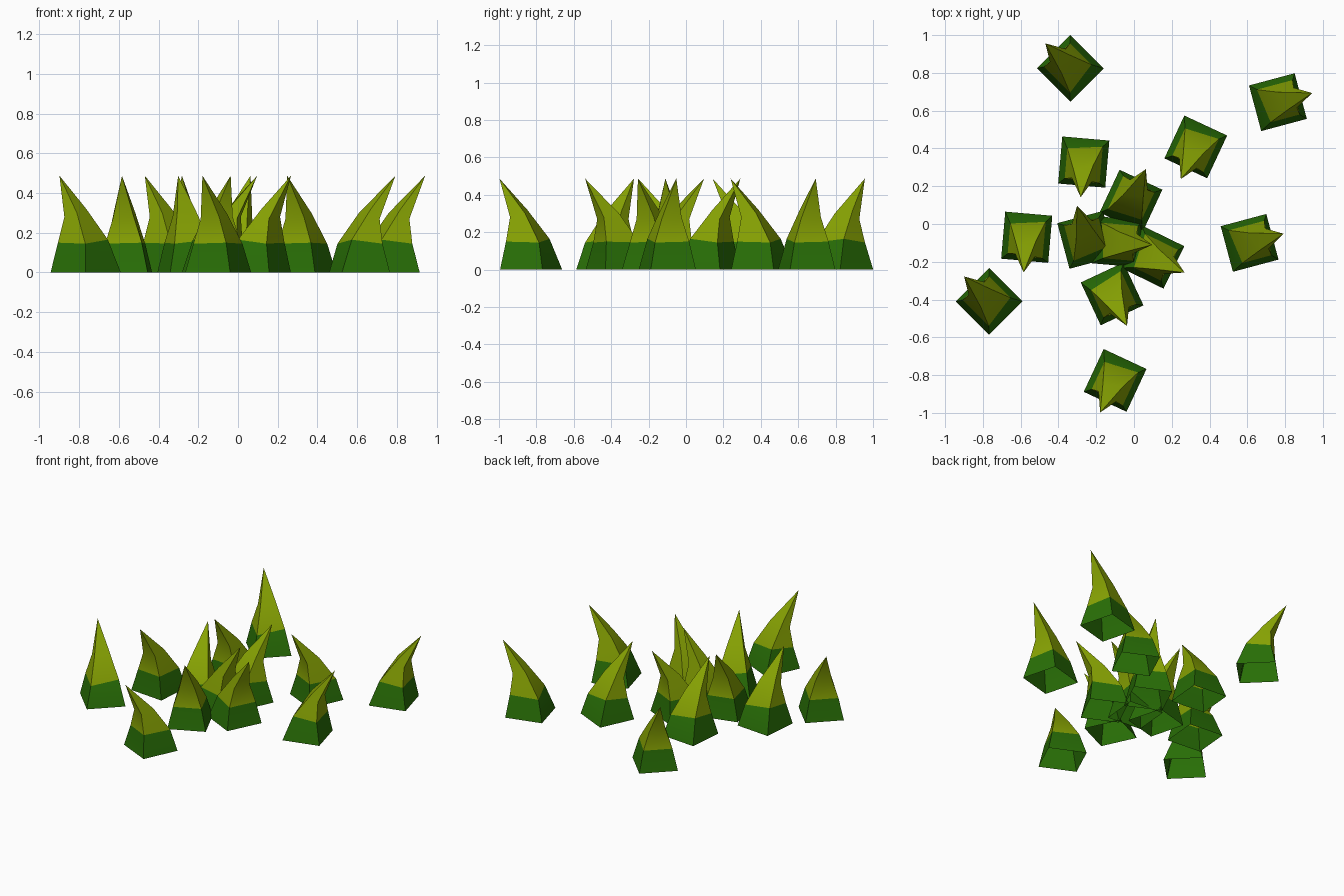
import bpy, bmesh
from math import radians

if "Cube" in bpy.data.objects:
    bpy.data.objects.remove(bpy.data.objects["Cube"])


def material(name, rgb):
    m = bpy.data.materials.new(name)
    m.diffuse_color = (*rgb, 1)
    m.use_nodes = True
    m.node_tree.nodes["Principled BSDF"].inputs["Base Color"].default_value = m.diffuse_color
    return m


leaf = material("olive_leaf", (0.25, 0.375, 0.001))
stem = material("dark_green_base", (0.022, 0.16, 0.002))

# Slightly irregular blade: open square base, two rings, leaning tip (local +x)
RINGS = [
    [(.125, .125, 0), (-.125, .125, 0), (-.125, -.125, 0), (.125, -.125, 0)],
    [(.105, .093, .15), (-.09, .093, .145), (-.065, -.093, .165), (.095, -.093, .145)],
    [(.10, .052, .28), (.011, .052, .30), (.046, -.05, .32), (.09, -.055, .27)],
]
TIP = (.187, 0, .487)

bm = bmesh.new()
rings = [[bm.verts.new(p) for p in r] for r in RINGS]
tip = bm.verts.new(TIP)
for k in range(2):
    for i in range(4):
        j = (i + 1) % 4
        f = bm.faces.new((rings[k][i], rings[k][j], rings[k + 1][j], rings[k + 1][i]))
        f.material_index = 1 if k == 0 else 0
for i in range(4):
    bm.faces.new((rings[2][i], rings[2][(i + 1) % 4], tip))
mesh = bpy.data.meshes.new("grass_blade")
bm.to_mesh(mesh)
bm.free()
mesh.materials.append(leaf)
mesh.materials.append(stem)

# Scattered copies: x, y, lean direction in degrees
BLADES = [
    (-.337, .824, 135), (.762, .645, 15), (.327, .408, 245), (-.266, .328, 265),
    (-.016, .121, 65), (-.568, -.07, 265), (-.253, -.084, 105), (-.09, -.094, -5),
    (.099, -.175, -26), (.612, -.10, 15), (-.767, -.41, 135), (-.116, -.37, 295),
    (-.10, -.828, 245),
]
for n, (x, y, a) in enumerate(BLADES, 1):
    ob = bpy.data.objects.new(f"grass_blade_{n}", mesh)
    bpy.context.collection.objects.link(ob)
    ob.location = (x, y, 0)
    ob.rotation_euler.z = radians(a)

# Soft shading with sharp corners
mesh.shade_smooth()
mesh.set_sharp_from_angle(angle=radians(50))
